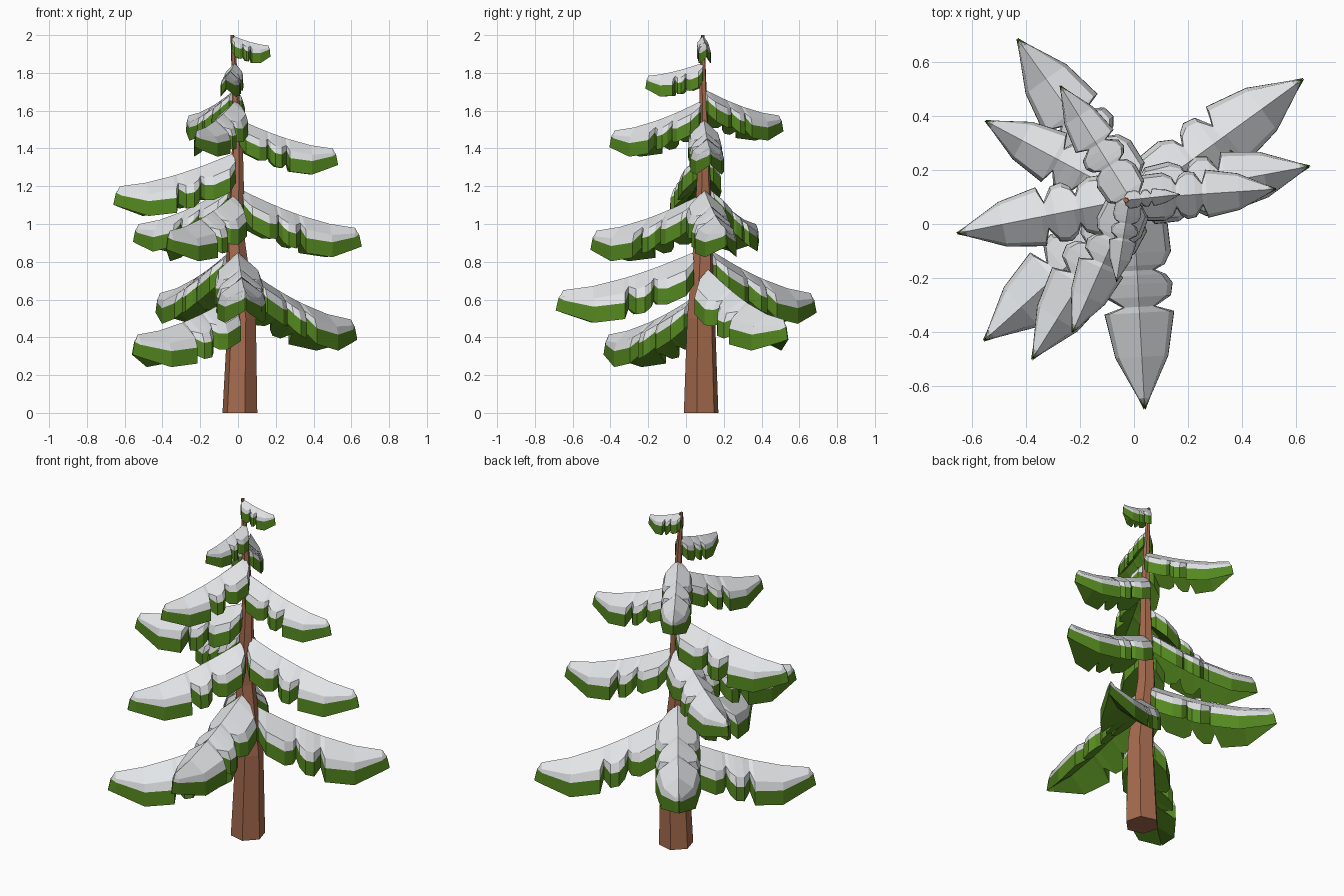
import bpy, bmesh, math
from mathutils import Vector

if "Cube" in bpy.data.objects:
    bpy.data.objects.remove(bpy.data.objects["Cube"])


def material(name, rgb):
    m = bpy.data.materials.new(name)
    m.diffuse_color = (*rgb, 1)
    m.use_nodes = True
    m.node_tree.nodes["Principled BSDF"].inputs["Base Color"].default_value = m.diffuse_color
    return m


SNOW = material("snow", (0.77, 0.79, 0.81))
GREEN = material("needle green", (0.09, 0.25, 0.014))
BARK = material("bark brown", (0.38, 0.145, 0.075))


def finish(bm, name, mats):
    bmesh.ops.recalc_face_normals(bm, faces=bm.faces)
    me = bpy.data.meshes.new(name)
    bm.to_mesh(me)
    bm.free()
    for m in mats:
        me.materials.append(m)
    ob = bpy.data.objects.new(name, me)
    bpy.context.collection.objects.link(ob)
    return ob


# Trunk: tapered, slightly bent six-sided path (x, y, z, radius)
PATH = [(0.01, 0.08, 0, 0.095), (0.02, 0.08, 0.5, 0.077), (-0.012, 0.09, 0.9, 0.052),
        (-0.003, 0.095, 1.4, 0.03), (-0.015, 0.09, 1.75, 0.018), (-0.03, 0.088, 2.0, 0.01)]


def trunk():
    bm = bmesh.new()
    rings = []
    for x, y, z, r in PATH:
        angles = [math.radians(-14 + 60 * i) for i in range(6)]
        rings.append([bm.verts.new((x + r * math.cos(a), y + r * math.sin(a), z)) for a in angles])
    for a, b in zip(rings, rings[1:]):
        for i in range(6):
            j = (i + 1) % 6
            bm.faces.new((a[i], a[j], b[j], b[i]))
    bm.faces.new(rings[0])
    bm.faces.new(rings[-1])
    finish(bm, "trunk", [BARK])


def trunk_at(z):
    """Centre and radius of the trunk at a height."""
    for a, b in zip(PATH, PATH[1:]):
        if z <= b[2]:
            f = (z - a[2]) / (b[2] - a[2])
            x, y, _, r = (p + f * (q - p) for p, q in zip(a, b))
            return Vector((x, y)), r


# Bough outline: position along the bough, half width (three lobes with notches)
OUTLINE = [(0, 0.5), (0.06, 0.95), (0.2, 1), (0.265, 0.8), (0.29, 0.52), (0.315, 0.82),
           (0.36, 1), (0.425, 0.93), (0.475, 0.48), (0.505, 1), (0.73, 0.76), (0.94, 0.17), (1, 0.02)]


def bough(name, tip_x, tip_y, root_z, tip_z):
    base, radius = trunk_at(root_z - 0.06)
    d = Vector((tip_x, tip_y)) - base
    length = d.length
    d.normalize()
    side = Vector((-d.y, d.x))
    start = 1.2 * radius - 0.022
    span = length - start
    half, drop_max, thick_max = 0.165 * length, 0.03 + 0.13 * length, 0.042 + 0.055 * length
    bm = bmesh.new()
    rings = []
    for t, w in OUTLINE:
        ridge = root_z + (tip_z - root_z) * (1 - (1 - min(t / 0.94, 1)) ** 1.5)
        drop = drop_max * (0.3 + 0.7 * w)
        thick = thick_max * (1 if t < 0.9 else 0.8)
        lean = 0
        if t == 1:  # the tip slopes outwards from snow to needles
            drop, lean = drop_max * 0.3, 0.055
        edge = ridge - drop
        # ring: ridge, bevel, snow edge, needle edge, underside centre, mirrored
        under = min(ridge - 0.35 * drop_max - 0.8 * thick, ridge - 0.3 * drop - 0.5 * thick)
        section = [(0, ridge, lean), (0.86, ridge - 0.6 * drop, 0.7 * lean),
                   (1, edge, 0.4 * lean), (1.01, edge - thick, 0), (0, under, 0.3 * lean),
                   (-1.01, edge - thick, 0), (-1, edge, 0.4 * lean),
                   (-0.86, ridge - 0.6 * drop, 0.7 * lean)]
        rings.append([bm.verts.new((*(base + d * (start + span * (t - k)) + side * (u * w * half)), z))
                      for u, z, k in section])
    for a, b in zip(rings, rings[1:]):
        for i in range(8):
            j = (i + 1) % 8
            f = bm.faces.new((a[i], a[j], b[j], b[i]))
            f.material_index = 0 if i in (0, 1, 6, 7) else 1
    # end caps: snow above, needles below
    for r in (rings[0], rings[-1]):
        bm.faces.new((r[0], r[1], r[2], r[6], r[7]))
        bm.faces.new((r[2], r[3], r[4], r[5], r[6])).material_index = 1
    finish(bm, name, [SNOW, GREEN])


trunk()
# tip x, tip y, ridge height at trunk, ridge height at tip
BOUGHS = [(-0.56, -0.435, 0.61, 0.415), (0.63, 0.54, 0.76, 0.495), (0.04, -0.69, 0.85, 0.65),
          (-0.435, 0.69, 0.865, 0.635), (-0.38, -0.505, 1.15, 0.965), (0.655, 0.215, 1.18, 0.98),
          (-0.555, 0.385, 1.21, 1.0), (-0.66, -0.035, 1.375, 1.20), (0.53, 0.13, 1.555, 1.40),
          (-0.23, -0.405, 1.655, 1.495), (-0.275, 0.515, 1.715, 1.575), (-0.065, -0.215, 1.855, 1.785),
          (0.172, 0.11, 2.0, 1.945)]
for n, b in enumerate(BOUGHS, 1):
    bough(f"snowy_bough_{n:02d}", *b)
